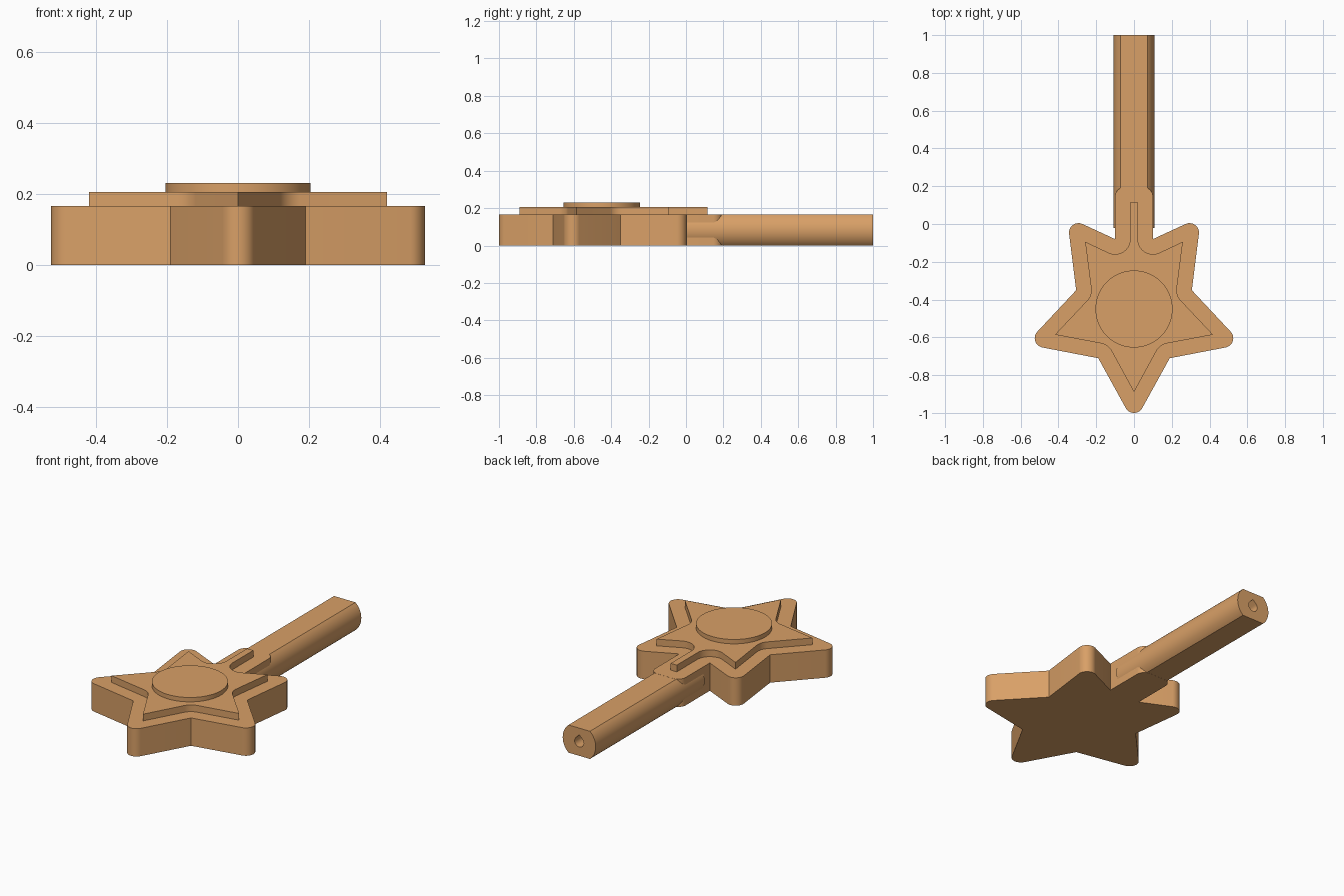
import bpy, bmesh, math
from mathutils import Vector

if "Cube" in bpy.data.objects:
    bpy.data.objects.remove(bpy.data.objects["Cube"])

CY = -0.45  # centre of the star along y

tan = bpy.data.materials.new("warm_tan")
tan.diffuse_color = (0.69, 0.35, 0.135, 1)
tan.use_nodes = True
tan.node_tree.nodes["Principled BSDF"].inputs["Base Color"].default_value = tan.diffuse_color


def polar(r, deg):
    """Point around the star centre, angle measured from straight down."""
    a = math.radians(deg)
    return r * math.sin(a), CY - r * math.cos(a)


def outline(items):
    """Counter-clockwise belt round (x, y, r): r > 0 convex, r < 0 concave, 0 sharp."""
    n, heading = len(items), []
    for i in range(n):
        (ax, ay, ar), (bx, by, br) = items[i], items[(i + 1) % n]
        d = Vector((bx - ax, by - ay))
        heading.append(math.atan2(d.y, d.x) + math.acos((br - ar) / d.length) - math.pi / 2)
    pts = []
    for i, (x, y, r) in enumerate(items):
        if r == 0:
            pts.append((x, y))
            continue
        a = heading[i - 1]
        turn = (heading[i] - a + math.pi) % (2 * math.pi) - math.pi
        steps = 14
        for k in range(steps + 1):
            t = a + turn * k / steps
            pts.append((x + r * math.sin(t), y - r * math.cos(t)))
    return pts


def prism(name, loops, lo, hi, along_y=False):
    """Fill the loops (later loops are holes) and extrude from lo to hi."""
    bm = bmesh.new()
    edges = []
    for pts in loops:
        vs = [bm.verts.new((p[0], lo, p[1]) if along_y else (p[0], p[1], lo)) for p in pts]
        edges += [bm.edges.new((vs[i - 1], vs[i])) for i in range(len(vs))]
    bmesh.ops.triangle_fill(bm, edges=edges, use_beauty=True)
    res = bmesh.ops.extrude_face_region(bm, geom=bm.faces[:])
    move = (0, hi - lo, 0) if along_y else (0, 0, hi - lo)
    bmesh.ops.translate(bm, vec=move, verts=[g for g in res["geom"] if isinstance(g, bmesh.types.BMVert)])
    bmesh.ops.recalc_face_normals(bm, faces=bm.faces[:])
    me = bpy.data.meshes.new(name)
    bm.to_mesh(me)
    bm.free()
    me.materials.append(tan)
    ob = bpy.data.objects.new(name, me)
    bpy.context.collection.objects.link(ob)
    bpy.ops.object.select_all(action='DESELECT')
    ob.select_set(True)
    bpy.context.view_layer.objects.active = ob
    bpy.ops.object.shade_smooth_by_angle(angle=math.radians(30))
    return ob


def star(tip, tip_r, corner_r, neck_x, neck_y):
    """Five-pointed star with a short neck at the top, mirrored about x = 0."""
    right = []
    for k in range(2):
        right.append((*polar(tip, 72 * k), tip_r))
        right.append((*polar(0.322, 72 * k + 36), corner_r))
    right.append((*polar(tip, 144), tip_r))
    right.append((0.1, -0.08, corner_r))
    right.append((neck_x, neck_y, tip_r))
    left = [(-x, y, r) for x, y, r in reversed(right[1:])]
    return outline(right + left)


# star body with rounded tips, and the raised star on top of it
prism("star_body", [star(0.5, 0.05, 0, 0.05, 0.145)], 0, 0.165)
prism("raised_star", [star(0.44, 0, -0.08, 0.02, 0.115)], 0.16, 0.205)

# round centre disc
disc = [(0.204 * math.cos(math.tau * i / 96), CY + 0.204 * math.sin(math.tau * i / 96)) for i in range(96)]
prism("centre_disc", [disc], 0.2, 0.231)

# handle: round bar with flat top and bottom, and a teardrop bore
R, mid, flat = 0.108, 0.0825, 0.082
a = math.asin(flat / R)
side = [(R * math.cos(-a + 2 * a * k / 20), R * math.sin(-a + 2 * a * k / 20)) for k in range(21)]
bar = [(x, mid + z) for x, z in side] + [(-x, mid - z) for x, z in side]
h = 0.03
bore = [(h * math.cos(t), mid + h * math.sin(t))
        for t in (math.radians(135 + 270 * k / 24) for k in range(25))]
bore.append((0, mid + h * math.sqrt(2)))
prism("handle", [bar, bore], -0.02, 1.0, along_y=True)
